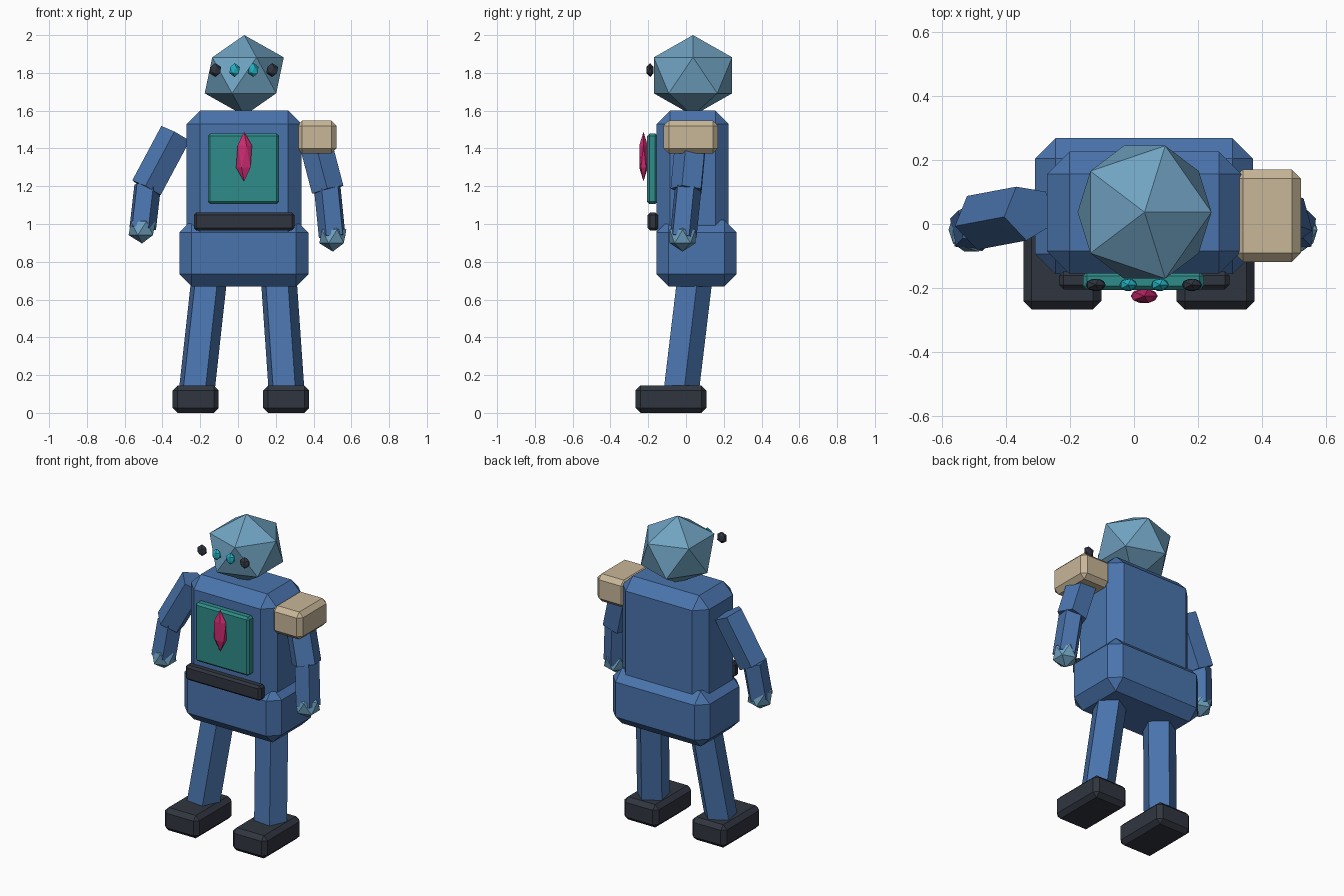
import bpy
import bmesh
from mathutils import Matrix, Vector

cube = bpy.data.objects.get("Cube")
if cube:
    bpy.data.objects.remove(cube)


def material(name, code):
    rgb = [int(code[i:i + 2], 16) / 255 for i in (0, 2, 4)]
    lin = [c / 12.92 if c <= 0.04045 else ((c + 0.055) / 1.055) ** 2.4 for c in rgb]
    mat = bpy.data.materials.new(name)
    mat.use_nodes = True
    mat.diffuse_color = (*lin, 1)
    mat.node_tree.nodes["Principled BSDF"].inputs["Base Color"].default_value = (*lin, 1)
    return mat


blue = material("body blue", "4a74ad")
sky = material("light blue", "70a3c2")
teal = material("teal", "2f8c8a")
pink = material("crystal pink", "cc2a70")
tan = material("tan", "c8b698")
dark = material("charcoal", "30353f")
cyan = material("eye cyan", "22b0c0")


def finish(bm, name, mat):
    mesh = bpy.data.meshes.new(name)
    bmesh.ops.recalc_face_normals(bm, faces=bm.faces)
    bm.to_mesh(mesh)
    bm.free()
    mesh.materials.append(mat)
    obj = bpy.data.objects.new(name, mesh)
    bpy.context.collection.objects.link(obj)
    return obj


def box(name, low, high, chamfer, mat):
    """Chamfered block spanning two opposite corners."""
    low, high = Vector(low), Vector(high)
    bm = bmesh.new()
    bmesh.ops.create_cube(bm, size=1, matrix=Matrix.LocRotScale((low + high) / 2, None, high - low))
    bmesh.ops.bevel(bm, geom=bm.edges[:], offset=chamfer, segments=1, affect='EDGES')
    return finish(bm, name, mat)


def gem(name, centre, scale, mat):
    """Twenty-sided faceted ball."""
    bm = bmesh.new()
    bmesh.ops.create_icosphere(bm, subdivisions=1, radius=1,
                               matrix=Matrix.LocRotScale(Vector(centre), None, Vector(scale)))
    return finish(bm, name, mat)


def limb(name, start, end, radius, mat):
    """Five-sided bar between two joints, one ridge turned outward."""
    start, end = Vector(start), Vector(end)
    axis = end - start
    turn = axis.to_track_quat('Z', 'Y')
    bm = bmesh.new()
    bmesh.ops.create_cone(bm, cap_ends=True, segments=5, radius1=radius, radius2=radius,
                          depth=axis.length,
                          matrix=Matrix.LocRotScale((start + end) / 2, turn, None))
    return finish(bm, name, mat)


# Body
box("torso", (-0.272, -0.155, 0.82), (0.336, 0.226, 1.6), 0.07, blue)
box("pelvis", (-0.31, -0.157, 0.67), (0.372, 0.268, 1.02), 0.064, blue)
box("chest_panel", (-0.16, -0.207, 1.105), (0.218, -0.15, 1.478), 0.013, teal)
box("belt", (-0.234, -0.204, 0.966), (0.298, -0.148, 1.06), 0.013, dark)
box("shoulder_pad", (0.312, -0.118, 1.373), (0.522, 0.17, 1.548), 0.028, tan)
gem("chest_crystal", (0.032, -0.225, 1.357), (0.047, 0.026, 0.132), pink)

# Head and eyes
gem("head", (0.033, 0.037, 1.787), (0.234, 0.244, 0.213), sky)
for i, x in enumerate((-0.12, -0.018, 0.081, 0.181)):
    outer = i in (0, 3)
    gem("side_sensor" if outer else "eye", (x, -0.19, 1.815),
        (0.035 if outer else 0.031, 0.022, 0.037), dark if outer else cyan)

# Arms: shoulder, elbow, wrist, hand height
arms = {
    "right": ((-0.328, 0.037, 1.476), (-0.482, 0.008, 1.188), (-0.508, -0.018, 0.977)),
    "left": ((0.395, 0.037, 1.488), (0.476, 0.008, 1.18), (0.502, -0.018, 0.934)),
}
for side, (shoulder, elbow, wrist) in arms.items():
    limb(side + "_upper_arm", shoulder, elbow, 0.09, blue)
    limb(side + "_forearm", (elbow[0], elbow[1], elbow[2] + 0.015), wrist, 0.075, blue)
    gem(side + "_hand", wrist, (0.08, 0.08, 0.08), sky)

# Legs and feet
for side, hip, ankle in (("right", -0.152, -0.224), ("left", 0.21, 0.255)):
    limb(side + "_leg", (hip, 0.045, 0.75), (ankle, -0.033, 0.1), 0.1, blue)
    box(side + "_foot", (ankle - 0.122, -0.267, 0), (ankle + 0.122, 0.108, 0.145), 0.026, dark)
